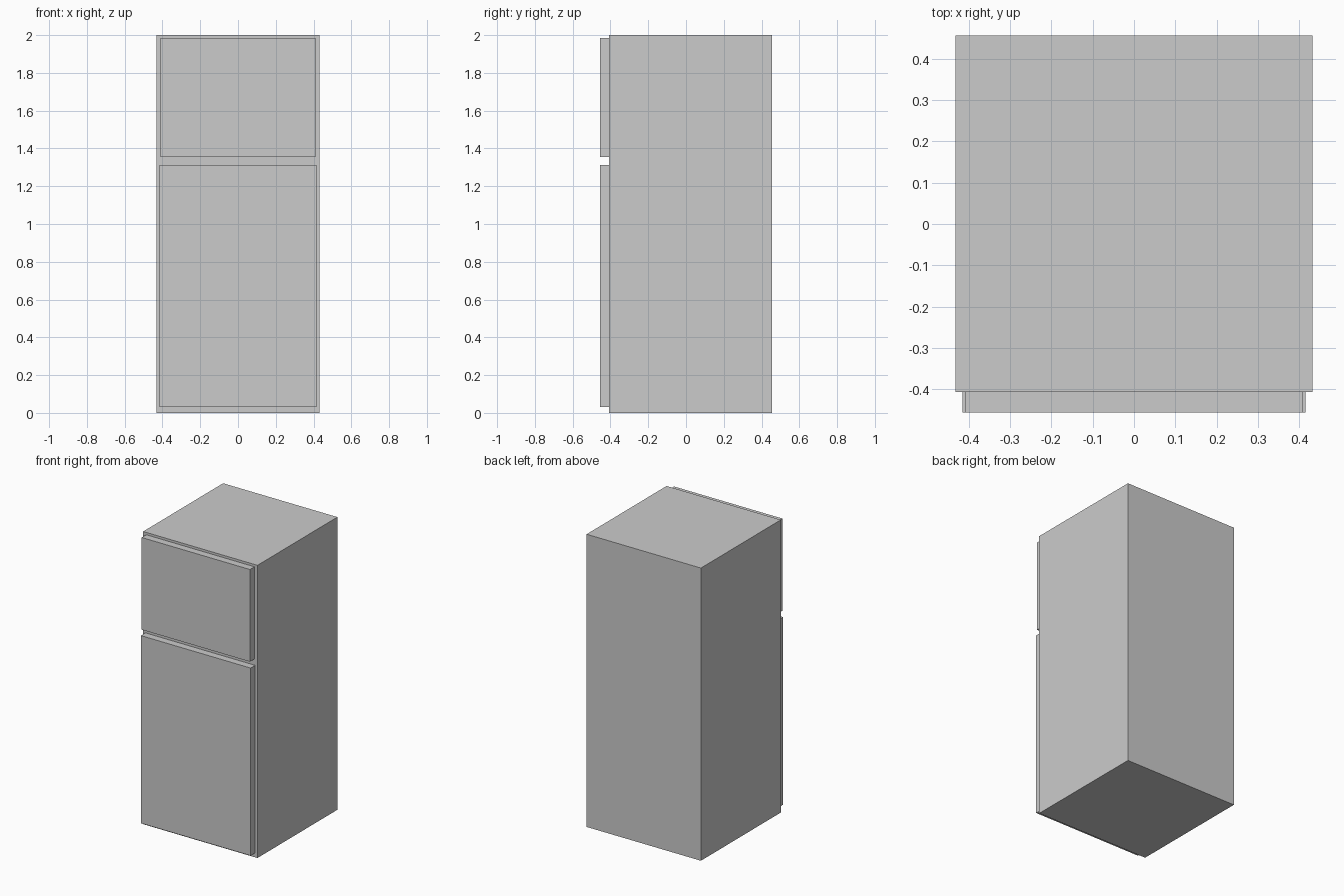
import bpy

if "Cube" in bpy.data.objects:
    bpy.data.objects.remove(bpy.data.objects["Cube"])


def box(name, x, y, z):
    """Box from (min, max) ranges on each axis."""
    ranges = (x, y, z)
    bpy.ops.mesh.primitive_cube_add(size=1, location=[(a + b) / 2 for a, b in ranges])
    ob = bpy.context.object
    ob.name = name
    ob.scale = [b - a for a, b in ranges]
    bpy.ops.object.transform_apply(location=False, rotation=False, scale=True)
    return ob


FRONT, BODY_FRONT, BACK = -0.456, -0.407, 0.456

# Cabinet
box("cabinet", (-0.432, 0.432), (BODY_FRONT, BACK), (0, 2))

# Doors on the front: name, half width, bottom, top
for name, half, bottom, top in (("fridge_door", 0.415, 0.03, 1.312),
                                ("freezer_door", 0.409, 1.354, 1.984)):
    box(name, (-half, half), (FRONT, BODY_FRONT), (bottom, top))
